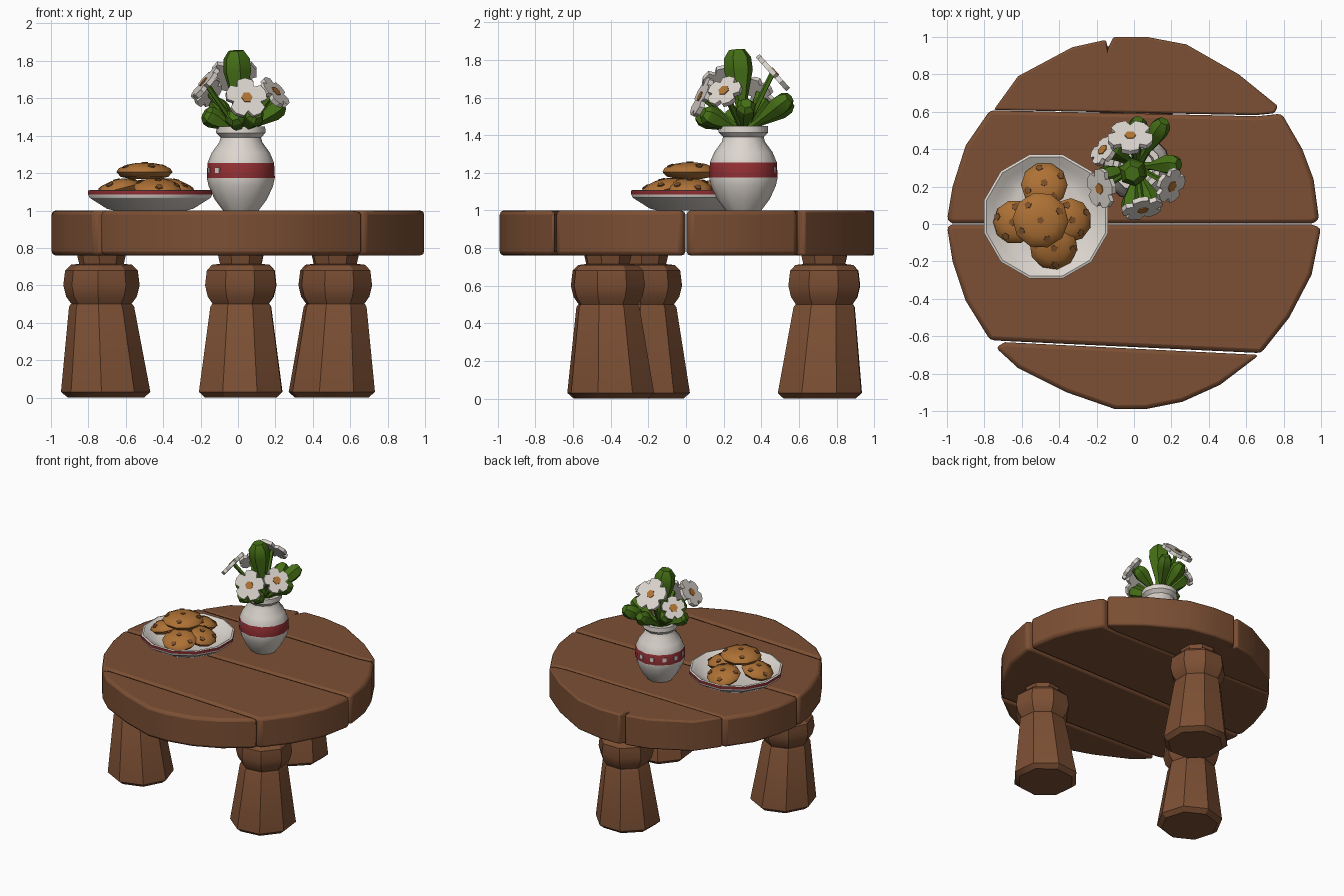
import bpy, bmesh, math
from mathutils import Vector, Matrix

if "Cube" in bpy.data.objects:
    bpy.data.objects.remove(bpy.data.objects["Cube"])


def material(name, rgb):
    m = bpy.data.materials.new(name)
    m.diffuse_color = (*rgb, 1)
    m.use_nodes = True
    m.node_tree.nodes["Principled BSDF"].inputs["Base Color"].default_value = m.diffuse_color
    return m


wood = material("brown wood", (0.20, 0.078, 0.034))
white = material("off white", (0.72, 0.67, 0.62))
red = material("dark red", (0.30, 0.03, 0.035))
green = material("leaf green", (0.06, 0.16, 0.008))
biscuit = material("golden biscuit", (0.42, 0.165, 0.035))
chip = material("chocolate chip", (0.20, 0.08, 0.025))
pollen = material("orange pollen", (0.45, 0.18, 0.035))


def finish(name, bm, mats, angle=30):
    bmesh.ops.recalc_face_normals(bm, faces=bm.faces)
    me = bpy.data.meshes.new(name)
    bm.to_mesh(me)
    bm.free()
    for m in mats:
        me.materials.append(m)
    ob = bpy.data.objects.new(name, me)
    bpy.context.collection.objects.link(ob)
    bpy.ops.object.select_all(action='DESELECT')
    ob.select_set(True)
    bpy.context.view_layer.objects.active = ob
    bpy.ops.object.shade_smooth_by_angle(angle=math.radians(angle))
    return ob


def frame(loc, direction=(0, 0, 1)):
    q = Vector(direction).to_track_quat('Z', 'Y')
    return Matrix.Translation(loc) @ q.to_matrix().to_4x4()


def lathe(name, profile, n, mats, matrix, turn=0.0, bands=(), angle=30, bend=None):
    """Stack rings of (radius, height); faces of the listed bands use material 1."""
    bm = bmesh.new()
    rings = []
    for r, z in profile:
        shift = bend(z) if bend else Vector((0, 0, 0))
        rings.append([bm.verts.new(matrix @ (Vector((r * math.cos(a), r * math.sin(a), z)) + shift))
                      for a in (turn + 2 * math.pi * k / n for k in range(n))])
    for i in range(len(rings) - 1):
        for k in range(n):
            j = (k + 1) % n
            f = bm.faces.new((rings[i][k], rings[i][j], rings[i + 1][j], rings[i + 1][k]))
            f.material_index = 1 if i in bands else 0
    bm.faces.new(rings[0][::-1])
    bm.faces.new(rings[-1])
    return finish(name, bm, mats, angle)


def slab(name, outline, z0, z1, mat, matrix=Matrix(), bevel=0.0):
    bm = bmesh.new()
    lo = [bm.verts.new(matrix @ Vector((x, y, z0))) for x, y in outline]
    hi = [bm.verts.new(matrix @ Vector((x, y, z1))) for x, y in outline]
    bm.faces.new(lo[::-1])
    bm.faces.new(hi)
    n = len(outline)
    for k in range(n):
        bm.faces.new((lo[k], lo[(k + 1) % n], hi[(k + 1) % n], hi[k]))
    ob = finish(name, bm, [mat])
    if bevel:
        mod = ob.modifiers.new("worn edge", 'BEVEL')
        mod.width = bevel
        mod.segments = 2
        mod.limit_method = 'ANGLE'
        mod.angle_limit = math.radians(50)
    return ob


def disc(radius, n, turn=0.0):
    return [(radius * math.cos(turn + 2 * math.pi * k / n),
             radius * math.sin(turn + 2 * math.pi * k / n)) for k in range(n)]


# Table top: four planks that together make a worn circle
planks = {
    "back_plank": [(-.75, .61), (-.62, .79), (-.33, .945), (-.15, .985), (-.14, .94), (-.11, 1.0),
                   (.07, 1.0), (.28, .96), (.56, .80), (.77, .63), (.75, .592), (.65, .582)],
    "middle_back_plank": [(-.77, .608), (-.90, .42), (-.97, .2), (-1, .02), (-.97, .003), (.95, .003),
                          (.99, .02), (.96, .24), (.90, .40), (.79, .59), (.66, .576)],
    "middle_front_plank": [(-1, -.01), (-.97, -.2), (-.90, -.41), (-.77, -.62), (-.70, -.625),
                           (.68, -.69), (.83, -.5), (.95, -.27), (1, -.02), (.95, -.003), (-.97, -.003)],
    "front_plank": [(-.74, -.66), (-.62, -.77), (-.36, -.90), (-.1, -.99), (.06, -.99), (.26, -.95),
                    (.46, -.86), (.67, -.70), (-.69, -.632)],
}
for name, outline in planks.items():
    slab(name, outline, 0.76, 1.0, wood, bevel=0.022)

# Three turned legs, splayed slightly outward
leg_profile = [(.205, 0), (.24, .03), (.175, .485), (.165, .50)]
collar_profile = [(.15, .485), (.19, .54), (.205, .60), (.195, .68), (.165, .71), (.12, .715), (.135, .78)]
for name, x, y in (("right_leg", .52, -.415), ("left_leg", -.73, -.225), ("back_leg", .015, .735)):
    out = Vector((x, y, 0)).normalized()
    turn = math.atan2(y, x) + math.pi / 8
    lathe(name, leg_profile, 8, [wood], frame((x, y, 0)), turn, bend=lambda z: out * 0.05 * (0.5 - z))
    lathe(name + "_collar", collar_profile, 8, [wood], frame((x, y, 0)), turn)

# Plate with a red line around the rim
plate_at = (-.47, .04, 1.0)
lathe("plate", [(.20, 0), (.24, .01), (.335, .068), (.343, .085), (.343, .106), (.33, .11),
                (.29, .085), (.25, .06), (.20, .05)], 12, [white, red],
      frame(plate_at), math.pi / 12, bands=(3,))

# Biscuits, each with a few chocolate chips lying on its upper side
biscuits = [(-.48, .21, 1.115, .125, (0, .25, 1)), (-.64, .01, 1.12, .118, (-.25, 0, 1)),
            (-.34, .02, 1.12, .118, (.25, 0, 1)), (-.43, -.12, 1.12, .13, (.05, -.25, 1)),
            (-.50, .02, 1.21, .15, (0, 0, 1))]
for i, (x, y, z, r, tilt) in enumerate(biscuits):
    m = frame((x, y, z), tilt)
    lathe(f"biscuit_{i + 1}", [(.45 * r, -.042), (.85 * r, -.03), (r, -.005), (.93 * r, .015),
                               (.6 * r, .036), (.25 * r, .045)], 10, [biscuit], m, i * .3, angle=50)
    for k, (a, d) in enumerate(((.4, .75), (2.2, .7), (3.6, .78), (5.0, .72), (0, 0))):
        a += i * .8
        h = .0455 if d == 0 else .036 - (d - .6) / .33 * .021
        local = Matrix.Translation((d * r * math.cos(a), d * r * math.sin(a), h))
        slope = Vector((math.cos(a) * d * .55, math.sin(a) * d * .55, 1))
        face = local @ slope.to_track_quat('Z', 'Y').to_matrix().to_4x4()
        slab(f"chip_{i + 1}_{k + 1}", disc(.02, 5, a), -.003, .004, chip, m @ face)

# Vase with a red band and small white tiles on its left half
vx, vy = .015, .305
lathe("vase", [(.095, 1.0), (.14, 1.06), (.172, 1.13), (.182, 1.175), (.178, 1.255), (.155, 1.31),
               (.115, 1.365), (.108, 1.39), (.132, 1.415), (.13, 1.45), (.10, 1.45), (.09, 1.40)],
      12, [white, red], frame((vx, vy, 0)), bands=(3,), angle=40)
for k in range(6):
    a = math.radians(75 + 30 * k)
    d = Vector((math.cos(a), math.sin(a), 0))
    slab(f"vase_tile_{k + 1}", disc(.021, 4, math.pi / 4), -.003, .004, white,
         frame(Vector((vx, vy, 1.215)) + d * .175, d))

# Leaves: thick buds growing out of the vase
leaf_tips = [(-.01, .27, 1.855), (.16, .55, 1.60), (.02, .56, 1.58), (-.18, .25, 1.52),
             (.24, .32, 1.57), (.10, .09, 1.52), (-.02, .06, 1.51), (-.13, .42, 1.58)]
for i, tip in enumerate(leaf_tips):
    root = Vector((vx, vy, 1.41))
    d = Vector(tip) - root
    length, w = d.length, (.078 if i == 0 else .056)
    lathe(f"leaf_{i + 1}", [(.025, 0), (.4 * w, .35 * length), (w, .75 * length),
                            (.95 * w, .9 * length), (.55 * w, length)], 6, [green], frame(root, d), .3)

# Flowers: five blunt petals, an orange centre and a stem
flowers = [(-.02, .465, 1.73, .12, (0, .72, .65)), (.045, .085, 1.60, .11, (.2, -.85, .4)),
           (-.175, .19, 1.68, .105, (-.75, -.15, .62)), (-.16, .39, 1.63, .085, (-.6, .5, .5)),
           (.195, .205, 1.63, .095, (.65, -.35, .6))]
for i, (x, y, z, r, facing) in enumerate(flowers):
    m = frame((x, y, z), facing)
    petals = []
    for k in range(5):
        for offset, scale in ((-23, 1), (0, 1.04), (23, 1), (36, .7)):
            a = math.radians(72 * k + offset + 18)
            petals.append((scale * r * math.cos(a), scale * r * math.sin(a)))
    slab(f"flower_{i + 1}", petals, -.014, .012, white, m)
    slab(f"flower_centre_{i + 1}", disc(.031, 6), .010, .017, pollen, m)
    root = Vector((vx, vy, 1.41))
    d = m @ Vector((0, 0, -.01)) - root
    lathe(f"stem_{i + 1}", [(.014, 0), (.016, d.length)], 5, [green], frame(root, d))
